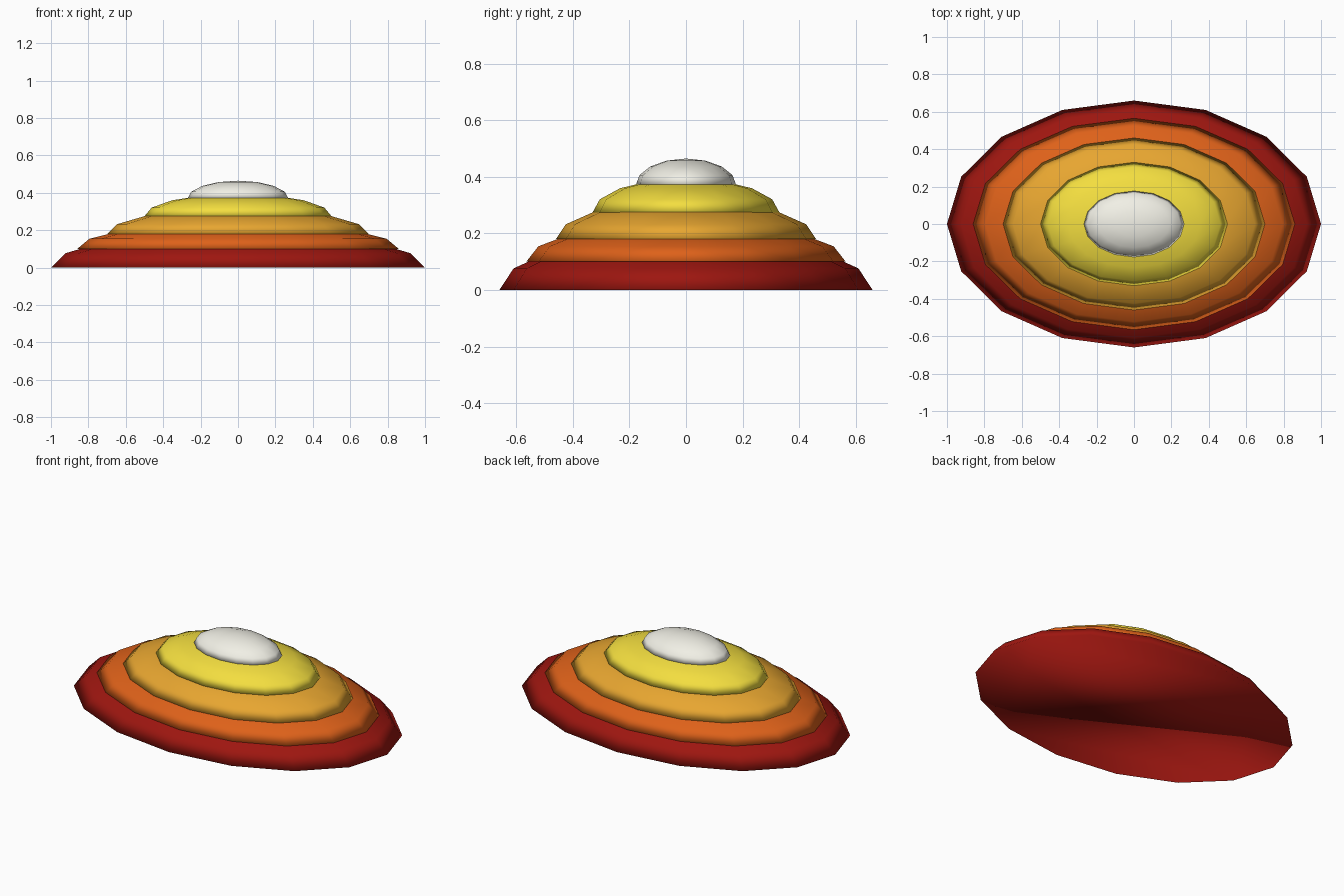
import bpy, bmesh
from mathutils import Matrix, Vector

if "Cube" in bpy.data.objects:
    bpy.data.objects.remove(bpy.data.objects["Cube"])

# name, base height, x radius, y radius, dome height, colour
LAYERS = [
    ("base_tier",   0.00,  1.00, 0.66,  0.20,  (0.34, 0.008, 0.005)),
    ("second_tier", 0.10,  0.86, 0.565, 0.143, (0.73, 0.12, 0.01)),
    ("third_tier",  0.18,  0.70, 0.46,  0.137, (0.80, 0.38, 0.03)),
    ("fourth_tier", 0.275, 0.50, 0.33,  0.12,  (0.90, 0.73, 0.05)),
    ("top_cap",     0.37,  0.27, 0.178, 0.095, (0.88, 0.87, 0.79)),
]


def half_dome(name, z, rx, ry, h, colour):
    # low-poly sphere, lower half removed, flat closed underside
    bm = bmesh.new()
    bmesh.ops.create_uvsphere(bm, u_segments=16, v_segments=8, radius=1)
    low = [v for v in bm.verts if v.co.z < -0.01]
    bmesh.ops.delete(bm, geom=low, context='VERTS')
    rim = [e for e in bm.edges if e.is_boundary]
    bmesh.ops.contextual_create(bm, geom=rim)
    bmesh.ops.transform(bm, verts=bm.verts,
                        matrix=Matrix.Diagonal(Vector((rx, ry, h, 1))))
    bmesh.ops.recalc_face_normals(bm, faces=bm.faces)
    for f in bm.faces:
        f.smooth = True
    mesh = bpy.data.meshes.new(name)
    bm.to_mesh(mesh)
    bm.free()
    mat = bpy.data.materials.new(name + "_colour")
    mat.diffuse_color = (*colour, 1)
    mat.use_nodes = True
    mat.node_tree.nodes["Principled BSDF"].inputs["Base Color"].default_value = mat.diffuse_color
    mesh.materials.append(mat)
    ob = bpy.data.objects.new(name, mesh)
    ob.location.z = z
    bpy.context.collection.objects.link(ob)


# stacked oval tiers
for layer in LAYERS:
    half_dome(*layer)
